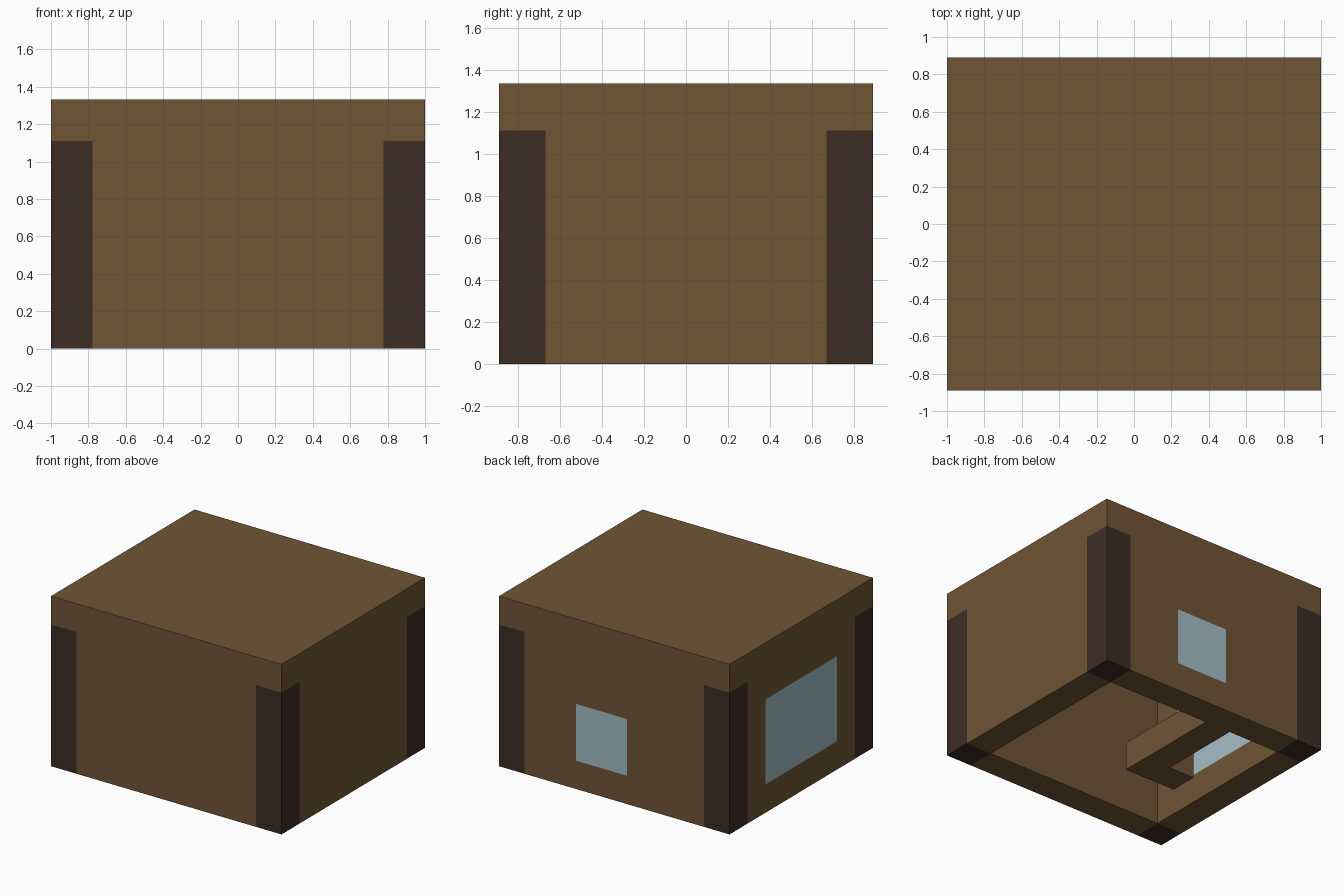
import bpy
import bmesh
from mathutils import Vector

cube = bpy.data.objects.get("Cube")
if cube:
    bpy.data.objects.remove(cube, do_unlink=True)

U = 2 / 9                              # one building block
SIZE = Vector((9, 8, 6)) * U           # whole house
ORIGIN = Vector((-SIZE.x / 2, -SIZE.y / 2, 0))


def material(name, color):
    mat = bpy.data.materials.new(name)
    mat.use_nodes = True
    rgba = (*color, 1)
    mat.diffuse_color = rgba
    bsdf = next(n for n in mat.node_tree.nodes if n.type == 'BSDF_PRINCIPLED')
    bsdf.inputs["Base Color"].default_value = rgba
    bsdf.inputs["Roughness"].default_value = 0.9
    return mat


PLANK = material("brown_planks", (0.160, 0.092, 0.037))
LOG = material("dark_logs", (0.046, 0.027, 0.018))
GLASS = material("pale_blue_glass", (0.370, 0.515, 0.565))


def add_object(name, bm, mats):
    mesh = bpy.data.meshes.new(name)
    bm.to_mesh(mesh)
    bm.free()
    for mat in mats:
        mesh.materials.append(mat)
    obj = bpy.data.objects.new(name, mesh)
    bpy.context.collection.objects.link(obj)
    return obj


def part_of_house(face):
    """Material slot for a shell face, judged by its block position."""
    x, y, z = (face.calc_center_median() - ORIGIN) / U
    corner_x = x < 0.99 or x > 8.01
    corner_y = y < 0.99 or y > 7.01
    if corner_x and corner_y and z < 5:
        return 1
    side_window = x < 1.01 and 2 < y < 6 and 1 < z < 4
    back_window = y > 6.99 and 4 < x < 6 and 1 < z < 3
    return 2 if side_window or back_window else 0


# House shell: a box hollowed from below, walls and roof one block thick
bm = bmesh.new()
bmesh.ops.create_cube(bm, size=1)
for v in bm.verts:
    v.co = Vector((v.co.x * SIZE.x, v.co.y * SIZE.y, (v.co.z + 0.5) * SIZE.z))
bm.normal_update()
floor = min(bm.faces, key=lambda f: f.calc_center_median().z)
bmesh.ops.inset_region(bm, faces=[floor], thickness=U, use_even_offset=True)
ret = bmesh.ops.extrude_discrete_faces(bm, faces=[floor])
ceiling = ret["faces"][0]
bmesh.ops.translate(bm, verts=ceiling.verts, vec=(0, 0, 5 * U))

# Cut along the edges of the corner posts and the windows
cuts = {0: (1, 4, 6, 8), 1: (1, 2, 6, 7), 2: (1, 3, 4, 5)}
for axis, steps in cuts.items():
    normal = Vector((0, 0, 0))
    normal[axis] = 1
    for step in steps:
        bmesh.ops.bisect_plane(bm, geom=bm.verts[:] + bm.edges[:] + bm.faces[:],
                               dist=1e-4, plane_co=ORIGIN + normal * step * U,
                               plane_no=normal)
bmesh.ops.recalc_face_normals(bm, faces=bm.faces)
for f in bm.faces:
    f.material_index = part_of_house(f)
add_object("house_shell", bm, [PLANK, LOG, GLASS])

# Low L-shaped partition inside, joined to the back wall
bm = bmesh.new()
outline = [(4, 7), (3, 7), (3, 4), (2, 4), (2, 3), (4, 3)]
base = bm.faces.new([bm.verts.new(ORIGIN + Vector((x, y, 0)) * U) for x, y in outline])
ret = bmesh.ops.extrude_face_region(bm, geom=[base], use_keep_orig=True)
top = [g for g in ret["geom"] if isinstance(g, bmesh.types.BMVert)]
bmesh.ops.translate(bm, verts=top, vec=(0, 0, U))
bmesh.ops.recalc_face_normals(bm, faces=bm.faces)
add_object("low_partition", bm, [PLANK])
